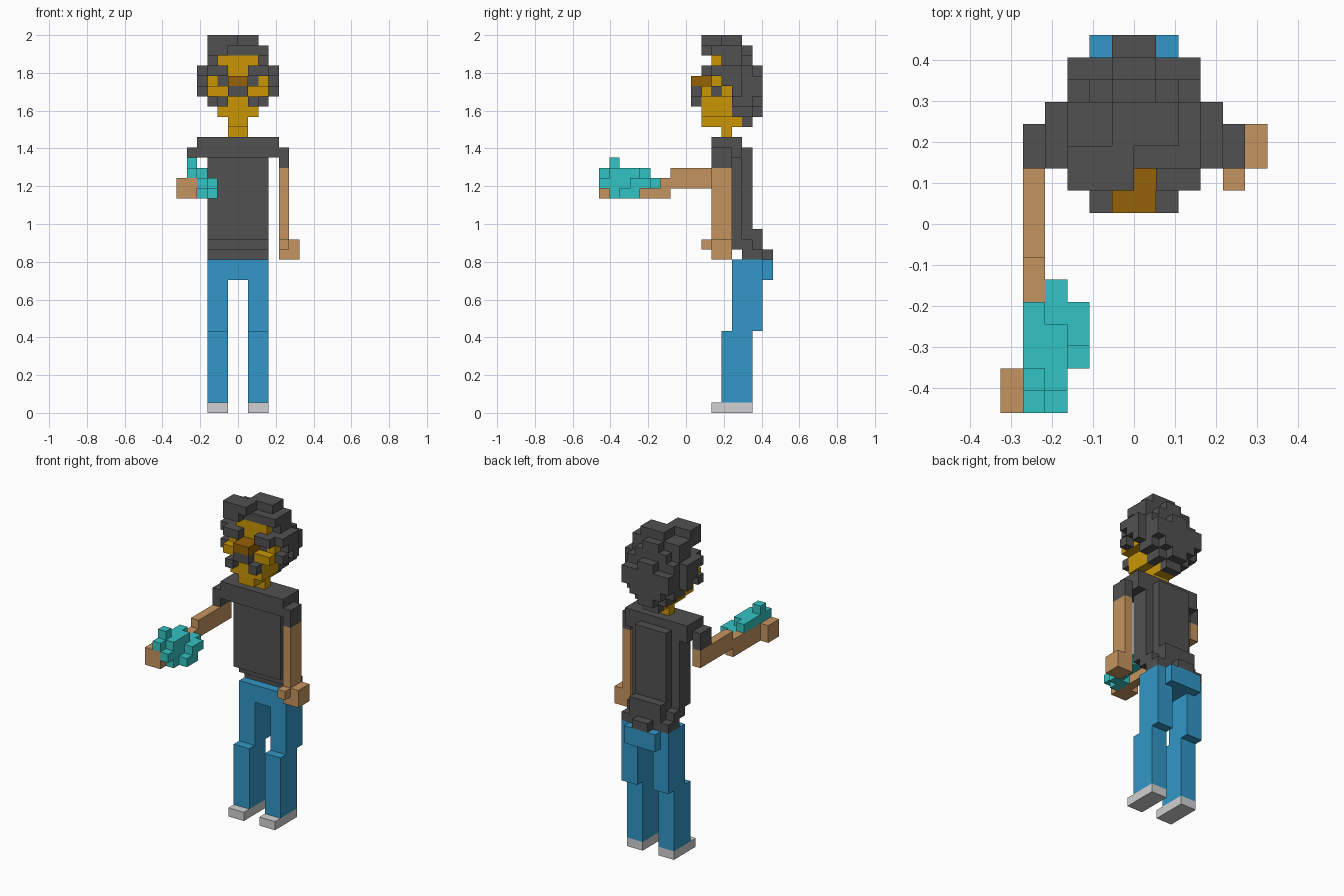
import bpy, bmesh

old = bpy.data.objects.get("Cube")
if old:
    bpy.data.objects.remove(old, do_unlink=True)

V = 2 / 37                      # edge of one block


def srgb(*c):
    return tuple(((v / 255 + 0.055) / 1.055) ** 2.4 for v in c) + (1.0,)


COLOURS = {
    "charcoal": srgb(81, 81, 81),
    "denim_blue": srgb(50, 151, 200),
    "tan_skin": srgb(197, 148, 96),
    "gold_skin": srgb(202, 150, 6),
    "brown": srgb(150, 98, 8),
    "teal": srgb(52, 195, 195),
    "pale_grey": srgb(209, 209, 209),
}
MATS = {}
for name, col in COLOURS.items():
    m = bpy.data.materials.new(name)
    m.use_nodes = True
    m.diffuse_color = col
    bsdf = m.node_tree.nodes["Principled BSDF"]
    bsdf.inputs["Base Color"].default_value = col
    bsdf.inputs["Roughness"].default_value = 0.9
    MATS[name] = m

grid = {}                       # block -> part name
part_colour = {}


def box(part, colour, x0, x1, y0, y1, z0, z1, mirror=False):
    """Fill a range of blocks; later parts replace earlier ones."""
    part_colour[part] = colour
    for x in range(x0, x1):
        for y in range(y0, y1):
            for z in range(z0, z1):
                grid[x, y, z] = part
                if mirror:
                    grid[11 - x, y, z] = part


# Legs and shoes
for side, x in (("right", 3), ("left", 7)):
    box(side + "_shoe", "pale_grey", x, x + 2, 11, 15, 0, 1)
    box(side + "_leg", "denim_blue", x, x + 2, 12, 15, 1, 8)
    box(side + "_leg", "denim_blue", x, x + 2, 13, 16, 8, 15)
box("hips", "denim_blue", 5, 7, 13, 16, 13, 15)
box("hips", "denim_blue", 4, 8, 16, 17, 13, 15)

# Shirt: body, rounded back, hem, shoulders and sleeves
S = ("shirt", "charcoal")
box(*S, 3, 9, 12, 14, 17, 27)
box(*S, 4, 8, 14, 15, 17, 26)
box(*S, 3, 9, 13, 15, 16, 17)
box(*S, 4, 8, 13, 16, 16, 18)
box(*S, 3, 9, 14, 16, 15, 16)
box(*S, 5, 7, 15, 17, 15, 16)
box(*S, 2, 10, 11, 14, 25, 27)
box(*S, 1, 2, 11, 13, 24, 26, True)

# Hanging arm
A = ("left_arm", "tan_skin")
box(*A, 10, 11, 11, 13, 15, 24)
box(*A, 11, 12, 11, 13, 15, 17)
box(*A, 10, 11, 10, 11, 16, 17)

# Reaching arm and hand
A = ("right_arm", "tan_skin")
box(*A, 1, 2, 7, 13, 22, 24)
box(*A, 1, 2, 0, 7, 21, 23)
box(*A, 0, 1, 0, 2, 21, 23)

# Small object lying on the hand
T = ("held_object", "teal")
box(*T, 1, 2, 0, 5, 23, 24)
box(*T, 1, 2, 1, 2, 24, 25)
box(*T, 2, 3, 0, 6, 22, 23)
box(*T, 2, 3, 1, 4, 23, 24)
box(*T, 2, 3, 1, 3, 21, 22)
box(*T, 3, 4, 3, 5, 22, 23)
box(*T, 3, 4, 2, 4, 21, 22)

# Hair: nape, back, sides and crown
H = ("hair", "charcoal")
box(*H, 5, 7, 14, 15, 28, 29)
box(*H, 4, 8, 13, 15, 29, 30)
box(*H, 5, 7, 15, 16, 29, 34)
box(*H, 3, 9, 13, 15, 30, 32)
box(*H, 3, 9, 12, 15, 32, 34)
box(*H, 4, 8, 15, 16, 30, 33)
box(*H, 3, 4, 15, 16, 31, 33, True)
box(*H, 3, 9, 12, 14, 34, 36)
box(*H, 4, 8, 14, 15, 34, 35)
box(*H, 5, 7, 14, 15, 35, 36)
box(*H, 2, 3, 12, 14, 32, 34, True)
box(*H, 2, 3, 11, 12, 31, 32, True)
box(*H, 2, 3, 13, 14, 31, 32, True)
box(*H, 2, 3, 11, 12, 33, 34, True)
box(*H, 3, 9, 11, 13, 35, 36)
box(*H, 3, 5, 10, 11, 35, 36)
box(*H, 3, 6, 10, 12, 36, 37)
box(*H, 5, 8, 12, 14, 36, 37)

# Head and neck
G = ("head", "gold_skin")
box(*G, 5, 7, 12, 13, 27, 28)
box(*G, 5, 7, 10, 14, 28, 29)
box(*G, 4, 8, 10, 13, 29, 31)
box(*G, 3, 9, 11, 13, 31, 32)
box(*G, 3, 5, 10, 11, 31, 32, True)
box(*G, 5, 7, 10, 12, 31, 32)
box(*G, 4, 8, 11, 13, 32, 35)
box(*G, 3, 4, 11, 12, 32, 33, True)

# Facial features
box("eyes", "charcoal", 4, 5, 11, 12, 32, 33, True)
box("eyebrows", "charcoal", 3, 5, 10, 12, 33, 34, True)
box("nose", "brown", 5, 7, 9, 11, 32, 33)
box("moustache", "charcoal", 5, 7, 9, 10, 31, 32)
box("moustache", "charcoal", 4, 5, 9, 10, 30, 31, True)

# Outward faces of a block: direction and its four corners
FACES = []
for axis in range(3):
    u, w = (axis + 1) % 3, (axis + 2) % 3
    for s in (0, 1):
        corners = []
        for a, b in ((0, 0), (1, 0), (1, 1), (0, 1)):
            c = [0, 0, 0]
            c[axis], c[u], c[w] = s, a, b
            corners.append(tuple(c))
        d = [0, 0, 0]
        d[axis] = 2 * s - 1
        FACES.append((tuple(d), corners if s else corners[::-1]))

# One object per part, made only of the exposed block faces
for part, colour in part_colour.items():
    bm = bmesh.new()
    for (x, y, z), owner in grid.items():
        if owner != part:
            continue
        for d, corners in FACES:
            if (x + d[0], y + d[1], z + d[2]) in grid:
                continue
            bm.faces.new([bm.verts.new(((x + a - 6) * V, (y + b - 8.5) * V, (z + c) * V))
                          for a, b, c in corners])
    bmesh.ops.remove_doubles(bm, verts=bm.verts[:], dist=V * 0.01)
    bmesh.ops.dissolve_limit(bm, angle_limit=0.01, verts=bm.verts[:], edges=bm.edges[:])
    me = bpy.data.meshes.new(part)
    bm.to_mesh(me)
    bm.free()
    me.materials.append(MATS[colour])
    ob = bpy.data.objects.new(part, me)
    bpy.context.collection.objects.link(ob)
